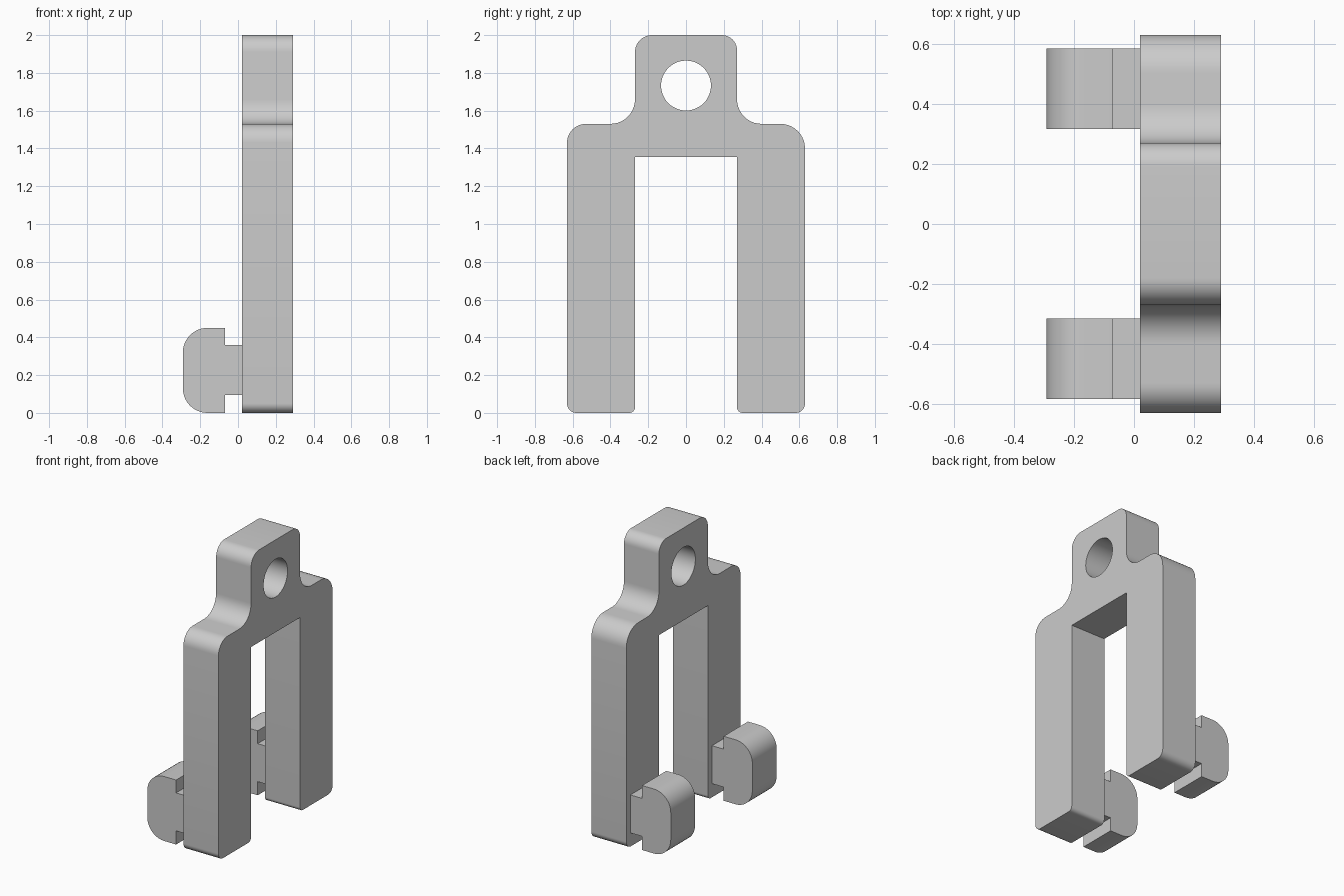
import bpy, bmesh, math
from mathutils import Vector

cube = bpy.data.objects.get("Cube")
if cube:
    bpy.data.objects.remove(cube, do_unlink=True)

grey = bpy.data.materials.new("light_grey")
grey.use_nodes = True
colour = (0.6, 0.6, 0.6, 1)
grey.diffuse_color = colour
grey.node_tree.nodes["Principled BSDF"].inputs["Base Color"].default_value = colour


def rounded(corners, steps=10):
    """Turn (u, v, radius) corners into an outline with filleted corners."""
    out = []
    for i, (u, v, r) in enumerate(corners):
        p = Vector((u, v))
        if r == 0:
            out.append(p)
            continue
        a = (Vector(corners[i - 1][:2]) - p).normalized()
        b = (Vector(corners[(i + 1) % len(corners)][:2]) - p).normalized()
        for s in range(steps + 1):
            t = s / steps * math.pi / 2
            out.append(p + r * (a * (1 - math.sin(t)) + b * (1 - math.cos(t))))
    return out


def extrude(name, outline, place, depth):
    """Extrude an outline, placed in space by a function, along depth."""
    bm = bmesh.new()
    face = bm.faces.new([bm.verts.new(place(p.x, p.y)) for p in outline])
    cap = bmesh.ops.extrude_face_region(bm, geom=[face])["geom"]
    verts = [g for g in cap if isinstance(g, bmesh.types.BMVert)]
    bmesh.ops.translate(bm, verts=verts, vec=depth)
    bmesh.ops.recalc_face_normals(bm, faces=bm.faces)
    mesh = bpy.data.meshes.new(name)
    bm.to_mesh(mesh)
    bm.free()
    mesh.materials.append(grey)
    obj = bpy.data.objects.new(name, mesh)
    bpy.context.collection.objects.link(obj)
    return obj


def smooth(obj):
    bpy.ops.object.select_all(action="DESELECT")
    obj.select_set(True)
    bpy.context.view_layer.objects.active = obj
    bpy.ops.object.shade_smooth_by_angle(angle=math.radians(30))


# Forked frame plate with a hanging tab
frame_corners = [
    (-0.63, 0, 0.05), (-0.27, 0, 0.03), (-0.27, 1.355, 0), (0.27, 1.355, 0),
    (0.27, 0, 0.03), (0.63, 0, 0.05), (0.63, 1.53, 0.13), (0.27, 1.53, 0.13),
    (0.27, 2, 0.08), (-0.27, 2, 0.09), (-0.27, 1.53, 0.13), (-0.63, 1.53, 0.1)]
frame = extrude("forked_frame", rounded(frame_corners),
                lambda u, v: (0.02, u, v), (0.27, 0, 0))

# Round hole through the tab
bpy.ops.mesh.primitive_cylinder_add(vertices=48, radius=0.132, depth=1,
                                    location=(0.15, 0, 1.733),
                                    rotation=(0, math.pi / 2, 0))
cutter = bpy.context.object
cutter.name = "hole_cutter"
cutter.data.materials.append(grey)
cut = frame.modifiers.new("hole", "BOOLEAN")
cut.operation = "DIFFERENCE"
cut.solver = "EXACT"
cut.object = cutter
bpy.context.view_layer.objects.active = frame
bpy.ops.object.modifier_apply(modifier="hole")
bpy.data.objects.remove(cutter, do_unlink=True)
smooth(frame)

# Rounded hook on a short neck, one behind each leg
hook_corners = [
    (0.02, 0.095, 0), (0.02, 0.36, 0), (-0.07, 0.36, 0), (-0.07, 0.45, 0),
    (-0.292, 0.45, 0.13), (-0.292, 0, 0.13), (-0.07, 0, 0), (-0.07, 0.095, 0)]
for name, y in (("front_hook", -0.583), ("back_hook", 0.317)):
    smooth(extrude(name, rounded(hook_corners),
                   lambda u, v: (u, y, v), (0, 0.268, 0)))
